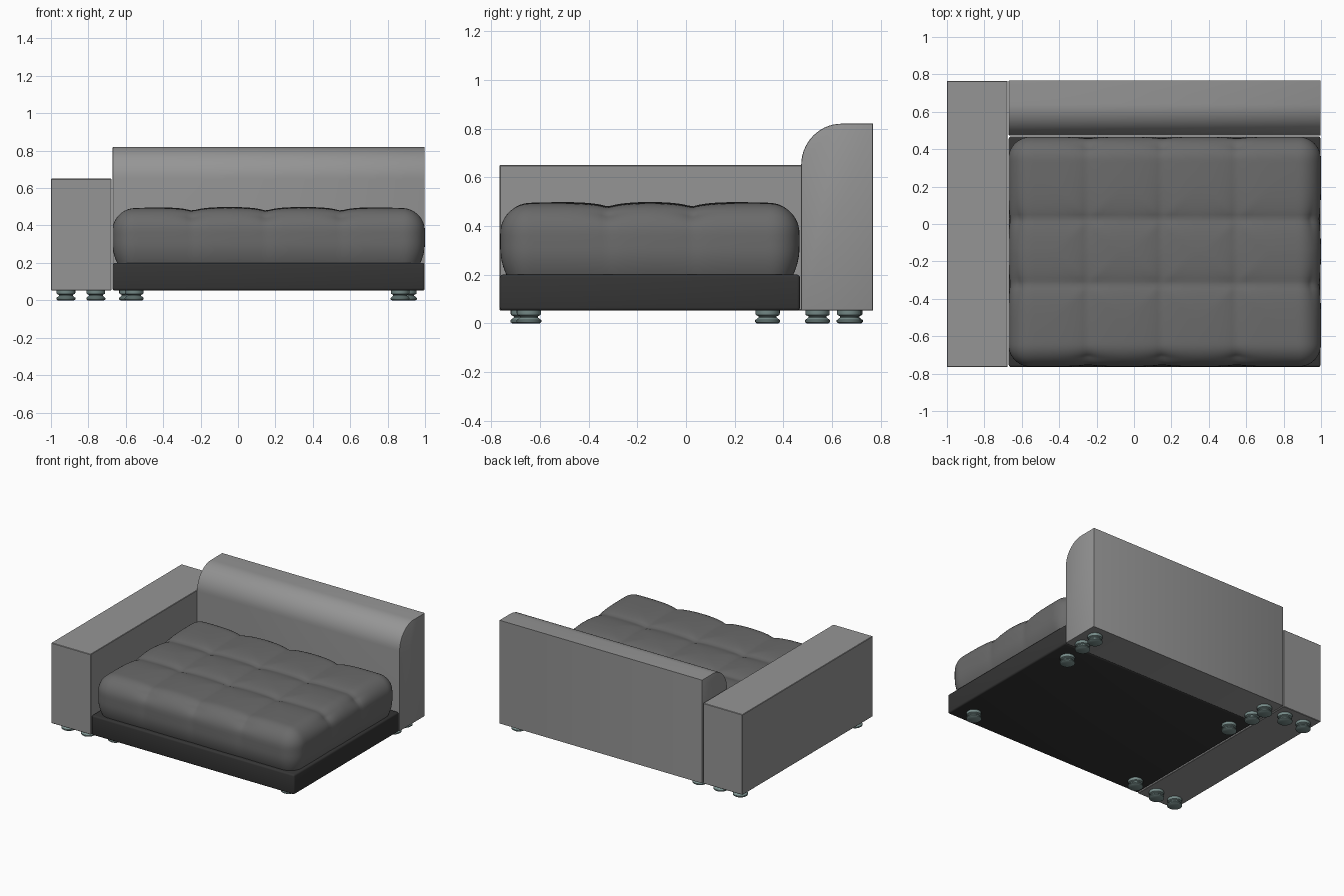
import bpy, bmesh, math
from mathutils import Vector

if "Cube" in bpy.data.objects:
    bpy.data.objects.remove(bpy.data.objects["Cube"])


def material(name, rgb):
    m = bpy.data.materials.new(name)
    m.diffuse_color = (*rgb, 1)
    m.use_nodes = True
    m.node_tree.nodes["Principled BSDF"].inputs["Base Color"].default_value = m.diffuse_color
    return m


FABRIC = material("light grey fabric", (0.30, 0.30, 0.30))
CUSHION = material("mid grey fabric", (0.145, 0.145, 0.145))
DARK = material("charcoal base", (0.035, 0.035, 0.035))
FOOT = material("grey green feet", (0.19, 0.27, 0.26))


def finish(bm, name, mat, angle=35):
    bmesh.ops.recalc_face_normals(bm, faces=bm.faces[:])
    me = bpy.data.meshes.new(name)
    bm.to_mesh(me)
    bm.free()
    ob = bpy.data.objects.new(name, me)
    bpy.context.collection.objects.link(ob)
    me.materials.append(mat)
    bpy.ops.object.select_all(action='DESELECT')
    ob.select_set(True)
    bpy.context.view_layer.objects.active = ob
    bpy.ops.object.shade_smooth_by_angle(angle=math.radians(angle))
    return ob


def box(lo, hi):
    bm = bmesh.new()
    bmesh.ops.create_cube(bm, size=1)
    for v in bm.verts:
        v.co = [(a + b) / 2 + c * (b - a) for a, b, c in zip(lo, hi, v.co)]
    return bm


def bevel(bm, width, segments):
    bmesh.ops.bevel(bm, geom=bm.edges[:], offset=width, segments=segments,
                    profile=0.5, affect='EDGES')


# Arm block on the left
bm = box((-1, -0.765, 0.053), (-0.676, 0.765, 0.65))
bevel(bm, 0.003, 1)
finish(bm, "left_arm", FABRIC)

# Dark base under the cushion
bm = box((-0.67, -0.765, 0.053), (0.997, 0.468, 0.2))
bevel(bm, 0.012, 3)
finish(bm, "base", DARK)

# Backrest: side profile with rounded upper front, extruded along x
profile = [(0.768, 0.053), (0.768, 0.82)]
for i in range(15):
    a = math.pi / 2 * (1 + i / 14)
    profile.append((0.64 + 0.167 * math.cos(a), 0.65 + 0.17 * math.sin(a)))
profile.append((0.473, 0.053))
bm = bmesh.new()
face = bm.faces.new([bm.verts.new((-0.67, y, z)) for y, z in profile])
ext = bmesh.ops.extrude_face_region(bm, geom=[face])
bmesh.ops.translate(bm, vec=(1.668, 0, 0),
                    verts=[g for g in ext['geom'] if isinstance(g, bmesh.types.BMVert)])
rim = [e for e in bm.edges if abs(e.verts[0].co.x - e.verts[1].co.x) < 1e-5]
bmesh.ops.bevel(bm, geom=rim, offset=0.005, segments=2, profile=0.5, affect='EDGES')
finish(bm, "backrest", FABRIC)

# Tufted cushion: rounded block with grooves along the seams
LO, HI, R = Vector((-0.672, -0.763, 0.19)), Vector((1.0, 0.466, 0.49)), 0.12
SEAMS_X, SEAMS_Y = (-0.245, 0.15, 0.55), (-0.32, 0.025)
N = (84, 62, 14)


def grid_patch(bm, axis_u, axis_v, axis_w, w):
    """Adds one subdivided side of the block."""
    rows = []
    for i in range(N[axis_u] + 1):
        row = []
        for j in range(N[axis_v] + 1):
            p = Vector((0, 0, 0))
            p[axis_u] = LO[axis_u] + (HI[axis_u] - LO[axis_u]) * i / N[axis_u]
            p[axis_v] = LO[axis_v] + (HI[axis_v] - LO[axis_v]) * j / N[axis_v]
            p[axis_w] = w
            row.append(bm.verts.new(p))
        rows.append(row)
    for a, b in zip(rows, rows[1:]):
        for j in range(len(a) - 1):
            bm.faces.new((a[j], a[j + 1], b[j + 1], b[j]))


def groove(value, seams):
    d = min(abs(value - s) for s in seams)
    return math.exp(-d / 0.06)


def shape(p):
    inner = Vector((min(max(p.x, LO.x + R), HI.x - R),
                    min(max(p.y, LO.y + R), HI.y - R), min(p.z, HI.z - R)))
    n = (p - inner).normalized()
    q = inner + n * R
    gx, gy = groove(q.x, SEAMS_X), groove(q.y, SEAMS_Y)
    t = min(max((q.z - 0.2) / 0.25, 0), 1)
    edge = max(0, 1 - abs(n.z - 0.75) / 0.4)
    depth = 0.014 * max(gx, gy) + 0.018 * gx * gy + 0.016 * edge * max(gx, gy)
    q -= n * depth * (0.25 + 0.75 * t)
    # slight crown on top, pulled in at the bottom
    u = (q.x - LO.x) / (HI.x - LO.x) * 2 - 1
    v = (q.y - LO.y) / (HI.y - LO.y) * 2 - 1
    q.z += 0.01 * max(n.z, 0) * (1 - u ** 4) * (1 - v ** 4)
    tuck = 0.03 * max(0, 1 - (q.z - 0.19) / 0.12) ** 2
    q.x -= n.x * tuck
    q.y -= n.y * tuck
    return q


bm = bmesh.new()
grid_patch(bm, 0, 1, 2, HI.z)
for w in (LO.y, HI.y):
    grid_patch(bm, 0, 2, 1, w)
for w in (LO.x, HI.x):
    grid_patch(bm, 1, 2, 0, w)
bmesh.ops.remove_doubles(bm, verts=bm.verts[:], dist=1e-4)
for v in bm.verts:
    v.co = shape(v.co.copy())
bmesh.ops.holes_fill(bm, edges=[e for e in bm.edges if e.is_boundary], sides=0)
finish(bm, "tufted_cushion", CUSHION, 60)

# Turned feet: spool profile as (radius, height)
SPOOL = [(0.044, 0), (0.051, 0.005), (0.051, 0.013), (0.045, 0.018), (0.037, 0.024),
         (0.037, 0.029), (0.048, 0.034), (0.05, 0.04), (0.05, 0.055)]


def foot(name, x, y, sides=24):
    bm = bmesh.new()
    rings = [[bm.verts.new((x + r * math.cos(2 * math.pi * k / sides),
                            y + r * math.sin(2 * math.pi * k / sides), z))
              for k in range(sides)] for r, z in SPOOL]
    for a, b in zip(rings, rings[1:]):
        for k in range(sides):
            m = (k + 1) % sides
            bm.faces.new((a[k], a[m], b[m], b[k]))
    bm.faces.new(rings[0])
    bm.faces.new(rings[-1])
    finish(bm, name, FOOT, 40)


for part, xs, ys in (("arm", (-0.92, -0.76), (-0.67, 0.675)),
                     ("base", (-0.555, 0.867), (-0.645, 0.335)),
                     ("back", (-0.585, 0.905), (0.54, 0.67))):
    for i, x in enumerate(xs):
        for j, y in enumerate(ys):
            foot(f"{part}_foot_{i * 2 + j + 1}", x, y)
